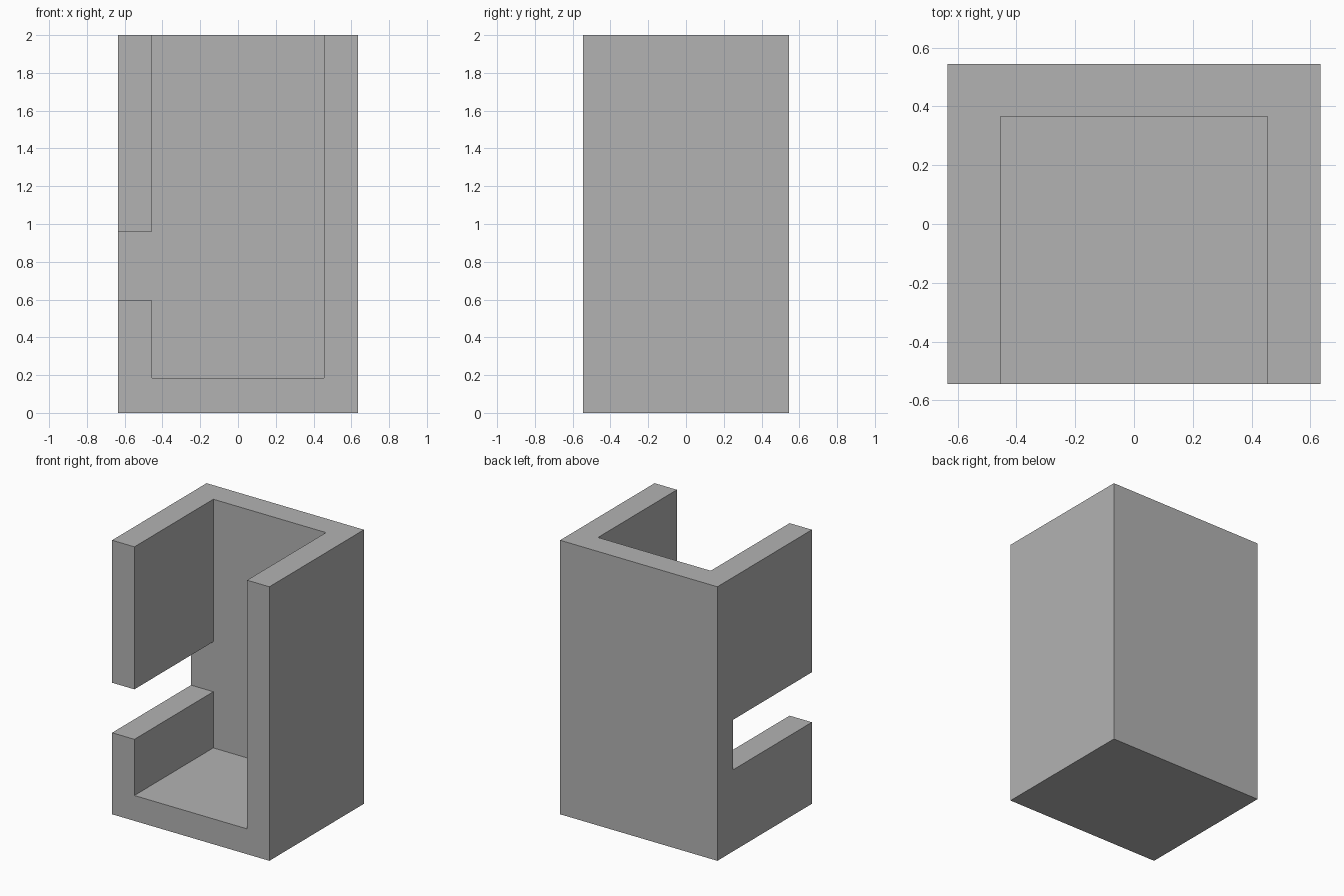
import bpy

cube = bpy.data.objects.get("Cube")
if cube:
    bpy.data.objects.remove(cube, do_unlink=True)

grey = bpy.data.materials.new("plain grey")
grey.use_nodes = True
colour = (0.45, 0.45, 0.45, 1)
grey.diffuse_color = colour
grey.node_tree.nodes["Principled BSDF"].inputs["Base Color"].default_value = colour


def box(name, low, high):
    """Axis-aligned box between two corners."""
    bpy.ops.mesh.primitive_cube_add(size=1)
    obj = bpy.context.object
    obj.name = name
    for v in obj.data.vertices:
        v.co = [high[i] if v.co[i] > 0 else low[i] for i in range(3)]
    obj.data.materials.append(grey)
    return obj


W, D, H = 0.635, 0.545, 2.0   # half width, half depth, height
WALL = 0.18
BACK = D - WALL               # inner face of the back wall
OVER = 0.2                    # cutter overshoot

# Outer block
holder = box("holder_body", (-W, -D, 0), (W, D, H))

# Cavity open at the top and front; slot through the right wall
cavity = box("cavity_cutter", (WALL - W, -D - OVER, WALL + 0.005),
             (W - WALL, BACK, H + OVER))
slot = box("slot_cutter", (-W - OVER, -D - OVER, 0.595), (0, BACK, 0.96))

for cutter in (cavity, slot):
    cut = holder.modifiers.new(cutter.name, "BOOLEAN")
    cut.operation = "DIFFERENCE"
    cut.solver = "EXACT"
    cut.object = cutter
    bpy.context.view_layer.objects.active = holder
    bpy.ops.object.modifier_apply(modifier=cut.name)
    bpy.data.objects.remove(cutter, do_unlink=True)
